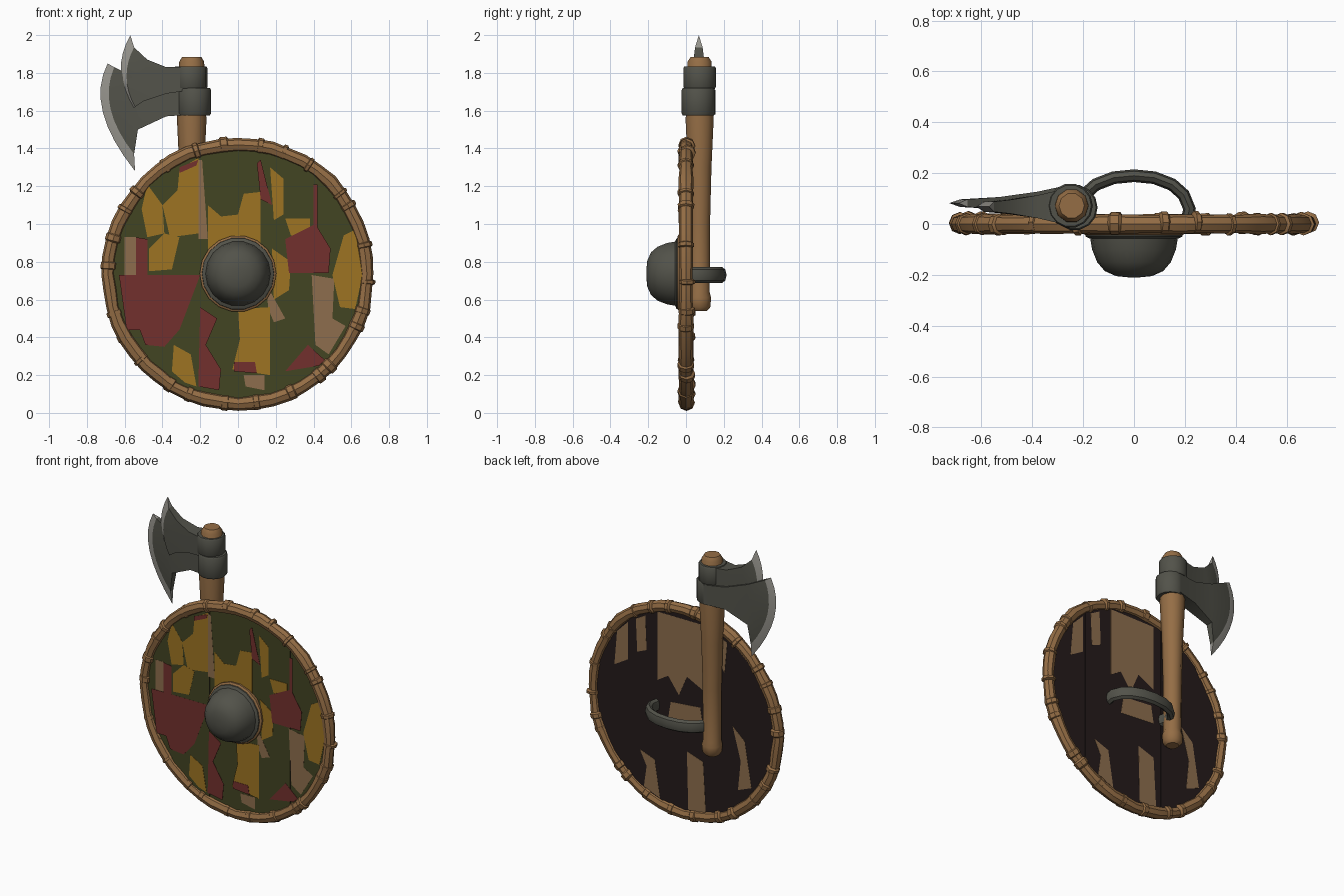
import bpy, bmesh, random
from math import sin, cos, pi, sqrt, radians
from mathutils import Vector

random.seed(4)
cube = bpy.data.objects.get("Cube")
if cube:
    bpy.data.objects.remove(cube)


def material(name, r, g, b, rough=0.8):
    m = bpy.data.materials.new(name)
    m.use_nodes = True
    m.diffuse_color = (r, g, b, 1)
    shader = m.node_tree.nodes["Principled BSDF"]
    shader.inputs["Base Color"].default_value = (r, g, b, 1)
    shader.inputs["Roughness"].default_value = rough
    return m


OLIVE = material("olive paint", .055, .058, .016)
OCHRE = material("ochre paint", .34, .175, .016)
RED = material("dark red paint", .17, .03, .026)
TAN = material("bare tan wood", .27, .155, .075)
WOOD = material("brown wood", .30, .155, .06)
DARK = material("stained dark wood", .018, .011, .011)
IRON = material("dark iron", .085, .085, .068)
EDGE = material("ground steel edge", .31, .30, .27)

CENTRE = Vector((0, 0, .737))
RIM_R = .685


def finish(name, bm, mats, angle=40):
    bmesh.ops.recalc_face_normals(bm, faces=bm.faces)
    mesh = bpy.data.meshes.new(name)
    bm.to_mesh(mesh)
    bm.free()
    for m in mats:
        mesh.materials.append(m)
    mesh.shade_smooth()
    mesh.set_sharp_from_angle(angle=radians(angle))
    obj = bpy.data.objects.new(name, mesh)
    bpy.context.collection.objects.link(obj)
    return obj


def loft(name, rings, mats, closed=False, angle=40, pick=None):
    """Skin a list of point rings; pick(i) gives the material of band i."""
    bm = bmesh.new()
    rows = [[bm.verts.new(p) for p in ring] for ring in rings]
    n = len(rows[0])
    for i in range(len(rows) if closed else len(rows) - 1):
        a, b = rows[i], rows[(i + 1) % len(rows)]
        for j in range(n):
            k = (j + 1) % n
            f = bm.faces.new((a[j], a[k], b[k], b[j]))
            f.material_index = pick(i) if pick else 0
    if not closed:
        bm.faces.new(rows[0])
        bm.faces.new(rows[-1])
    bmesh.ops.remove_doubles(bm, verts=bm.verts, dist=.0005)
    return finish(name, bm, mats, angle)


def tube(name, path, radii, side, mat, sides=10, squash=1, closed=False, angle=40):
    """Sweep a round section along a path; side is a vector across the path."""
    path, side, rings = [Vector(p) for p in path], Vector(side), []
    last = len(path) - 1
    for i, p in enumerate(path):
        ahead = path[(i + 1) % len(path)] if closed else path[min(i + 1, last)]
        behind = path[i - 1] if closed else path[max(i - 1, 0)]
        across = (ahead - behind).normalized().cross(side)
        turns = [2 * pi * j / sides for j in range(sides)]
        rings.append([p + radii[i] * (side * cos(t) * squash + across * sin(t)) for t in turns])
    return loft(name, rings, [mat], closed, angle)


def on_rim(a, r=RIM_R, y=0):
    return CENTRE + Vector((r * cos(a), y, r * sin(a)))


# Shield planks: olive in front, dark behind
cuts = [-.68, -.48, -.2, .16, .4, .68]
for n, (x0, x1) in enumerate(zip(cuts, cuts[1:])):
    bm = bmesh.new()
    xs = [x0 + (x1 - x0) * i / 8 for i in range(9)]
    arc = [(x, sqrt(max(RIM_R ** 2 - x * x, 0))) for x in xs]
    outline = arc + [(x, -z) for x, z in reversed(arc)]
    half = .014 + .003 * (n % 2)
    face = bm.faces.new([bm.verts.new((x, -half, CENTRE.z + z)) for x, z in outline])
    new = bmesh.ops.extrude_face_region(bm, geom=[face])["geom"]
    moved = [g for g in new if isinstance(g, bmesh.types.BMVert)]
    bmesh.ops.translate(bm, verts=moved, vec=(0, 2 * half, 0))
    for f in bm.faces:
        f.material_index = 1 if f.calc_center_median().y > -half + .001 else 0
    finish(f"shield_plank_{n + 1}", bm, [OLIVE, DARK])


# Paint patches: thin plates, outlines as x z pairs in hundredths
def patches(name, mat, outlines, y, step):
    bm = bmesh.new()
    for n, text in enumerate(outlines):
        v = [int(s) / 100 for s in text.split()]
        depth = y + step * (n + 1)
        rings = [[bm.verts.new((x, d, z)) for x, z in zip(v[::2], v[1::2])]
                 for d in (y - 2 * step, depth)]
        bm.faces.new(rings[0])
        bm.faces.new(rings[1])
        for j in range(len(rings[0])):
            k = j - 1
            bm.faces.new((rings[0][k], rings[0][j], rings[1][j], rings[1][k]))
    finish(name, bm, [mat], 20)


patches("tan_patches", TAN, [
    "39 73 51 71 50 50 57 46 48 31 41 36", "-60 93 -54 93 -54 73 -60 73",
    "-21 134 -19 134 -16 92 -21 92", "3 20 14 20 14 12 4 14",
    "15 68 25 50 19 48 16 55"], -.018, -.0002)
patches("ochre_patches", OCHRE, [
    "-48 121 -40 110 -39 95 -48 93 -51 108",
    "-31 129 -21 135 -21 95 -36 93 -40 110 -32 118",
    "-39 95 -31 93 -35 76 -47 75 -47 87",
    "-16 110 -9 104 0 105 3 116 12 117 12 80 -16 80",
    "17 130 24 124 24 105 19 102", "56 94 62 97 66 73 62 55 54 56 50 73",
    "0 55 17 56 17 20 -3 23 1 39", "-34 36 -25 31 -22 14 -28 16 -35 22",
    "18 87 28 80 27 65 19 60", "25 103 38 103 38 92 28 94"], -.0195, -.0002)
patches("red_patches", RED, [
    "-63 73 -20 73 -31 44 -39 35 -49 36 -52 44 -59 44",
    "-54 93 -48 92 -48 73 -54 73", "25 92 41 100 49 87 48 74 27 74",
    "-20 56 -11 50 -17 36 -9 23 -10 12 -21 14", "10 132 12 134 18 110 12 113",
    "40 121 42 121 42 94 40 94", "-2 27 9 27 10 21 -2 22",
    "37 36 46 28 43 25 25 22", "-31 130 -21 134 -22 131 -31 127"], -.022, -.0002)
patches("worn_back_patches", TAN, [
    "20 136 -14 136 -14 92 -2 98 4 84 12 95 20 90", "50 115 42 123 42 98 52 92",
    "36 127 29 131 28 108 35 105", "33 40 22 36 18 11 30 16 28 30",
    "-2 48 -14 44 -16 10 -3 9", "-36 74 -45 66 -50 36 -40 32 -42 52",
    "-24 132 -32 129 -30 108 -25 116", "12 66 -14 68 -12 80 10 78"], .018, .0002)

# Rough rim with raised lashings
N = 48
tube("shield_rim", [on_rim(2 * pi * i / N, RIM_R + random.uniform(-.005, .005)) for i in range(N)],
     [random.uniform(.034, .041) for _ in range(N)], (0, 1, 0), WOOD, 8, closed=True)
for n in range(26):
    a = 2 * pi * n / 26 + random.uniform(-.07, .07)
    w = random.uniform(.012, .03)
    y = random.uniform(-.002, .008)
    tube(f"rim_lashing_{n + 1}", [on_rim(a + k * w, y=y) for k in (-1.4, -.8, .8, 1.4)],
         [.03, .043, .044, .03], (0, 1, 0), WOOD, 8)

# Domed boss and its flange
for name, mat, profile in (
        ("boss_flange", WOOD, [(.2, -.01), (.203, -.035), (.19, -.045)]),
        ("boss_dome", IRON, [(.195, -.03), (.19, -.05), (.172, -.058), (.165, -.1),
                             (.145, -.15), (.115, -.185), (.07, -.205), (.02, -.21)])):
    loft(name, [[on_rim(2 * pi * j / 18, r, y) for j in range(18)] for r, y in profile], [mat])

# Bowed grip on the back
half = [(.205, 0), (.218, .06), (.195, .115), (.15, .155), (.08, .182)]
bow = half + [(0, .19)] + [(-x, y) for x, y in reversed(half)]
tube("back_grip", [(x, y, .73) for x, y in bow], [.025] * len(bow), (0, 0, 1), IRON, 8, 1.7)

# Axe shaft with swollen foot
shaft = [(.54, .04), (.56, .06), (.61, .064), (.64, .056), (1.0, .058), (1.3, .066),
         (1.55, .078), (1.7, .07), (1.86, .066), (1.885, .05)]
tube("axe_shaft", [(-.245, .072, z) for z, r in shaft], [r for z, r in shaft], (1, 0, 0), WOOD, 10)

# Two iron collars round the shaft
for name, x, y, z0, z1, r in (("upper_collar", -.25, .072, 1.715, 1.835, .088),
                              ("lower_collar", -.233, .065, 1.575, 1.72, .09)):
    tube(name, [(x, y, z) for z in (z0, z0 + .01, z1 - .01, z1)], [r - .006, r, r, r - .006],
         (1, 0, 0), IRON, 14)


# Blade halves: each station has top, middle, bottom points and half thickness
def blade(name, y, stations, rows=8):
    rings = []
    for top, mid, low, t in stations:
        top, mid, low = Vector(top), Vector(mid), Vector(low)
        line = []
        for i in range(rows + 1):
            s = i / rows
            line.append(top * (1 - s) * (1 - 2 * s) + mid * 4 * s * (1 - s) + low * s * (2 * s - 1))
        rings.append([(p.x, y - t, p.y) for p in line]
                     + [(p.x, y + t, p.y) for p in reversed(line)])
    bevel = len(stations) - 2
    bm_rings = rings[:-1] + [[(x, y, z) for x, _, z in rings[-1]]]
    loft(name, bm_rings, [IRON, EDGE], angle=30, pick=lambda i: int(i == bevel))


blade("lower_blade", .082, [
    ((-.24, 1.71), (-.24, 1.645), (-.24, 1.58), .075),
    ((-.38, 1.72), (-.38, 1.65), (-.38, 1.57), .045),
    ((-.53, 1.77), (-.53, 1.64), (-.53, 1.5), .024),
    ((-.655, 1.83), (-.675, 1.61), (-.55, 1.37), .015),
    ((-.69, 1.85), (-.715, 1.59), (-.545, 1.28), .001)])
blade("upper_blade", .068, [
    ((-.24, 1.83), (-.24, 1.77), (-.24, 1.71), .078),
    ((-.38, 1.83), (-.38, 1.77), (-.38, 1.69), .045),
    ((-.48, 1.87), (-.5, 1.77), (-.5, 1.65), .028),
    ((-.55, 1.935), (-.59, 1.78), (-.545, 1.62), .02),
    ((-.57, 2.0), (-.62, 1.81), (-.555, 1.61), .006)])
